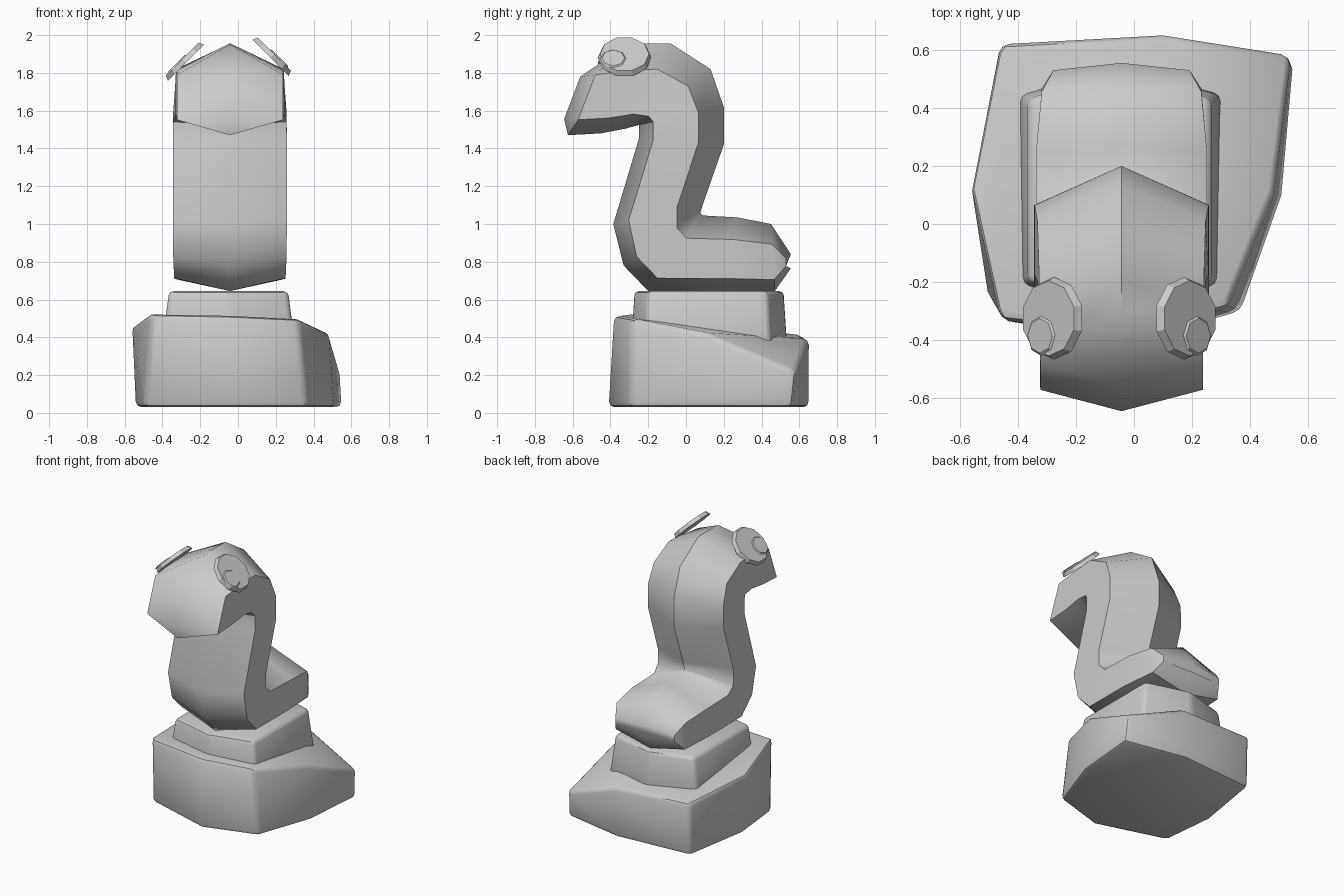
import bpy, bmesh, math
from mathutils import Vector, Matrix

cube = bpy.data.objects.get("Cube")
if cube:
    bpy.data.objects.remove(cube, do_unlink=True)

grey = bpy.data.materials.new("plain_grey")
grey.use_nodes = True
GREY = (0.6, 0.6, 0.6, 1)
grey.diffuse_color = GREY
grey.node_tree.nodes["Principled BSDF"].inputs["Base Color"].default_value = GREY


def finish(name, bm, bevel=0, angle=45):
    """Turn a bmesh into a shaded object, with rounded edges if asked."""
    bmesh.ops.recalc_face_normals(bm, faces=bm.faces)
    mesh = bpy.data.meshes.new(name)
    bm.to_mesh(mesh)
    bm.free()
    mesh.materials.append(grey)
    obj = bpy.data.objects.new(name, mesh)
    bpy.context.collection.objects.link(obj)
    bpy.ops.object.select_all(action='DESELECT')
    obj.select_set(True)
    bpy.context.view_layer.objects.active = obj
    if bevel:
        mod = obj.modifiers.new("rounded_edges", 'BEVEL')
        mod.width = bevel
        mod.segments = 2
        mod.limit_method = 'ANGLE'
        mod.angle_limit = math.radians(25)
        bpy.ops.object.modifier_apply(modifier=mod.name)
    bpy.ops.object.shade_smooth_by_angle(angle=math.radians(angle))
    return obj


def hull(name, points, bevel):
    """Solid block around a few corner points."""
    bm = bmesh.new()
    for p in points:
        bm.verts.new(p)
    bmesh.ops.convex_hull(bm, input=bm.verts)
    bmesh.ops.dissolve_limit(bm, angle_limit=math.radians(5),
                             verts=bm.verts, edges=bm.edges)
    return finish(name, bm, bevel, 40)


# Irregular rock at the bottom, its back left corner sloping low
rock_top = [(-.46, -.33, .525), (-.02, -.38, .515), (.32, -.29, .5), (.48, .1, .425),
            (.54, .58, .22), (.1, .65, .39), (-.46, .62, .41), (-.56, .12, .45)]
rock_bottom = [(-.5, -.26, .03), (0, -.41, .03), (.37, -.3, .03), (.51, .1, .03),
               (.55, .56, .03), (.1, .65, .03), (-.46, .61, .03), (-.54, .12, .03),
               (0, .12, 0)]
hull("rock_base", rock_top + rock_bottom, .03)

# Six-sided plinth, wider towards the rock
plinth = []
for z, grow in ((.645, 0), (.33, .04)):
    for side in (-1, 1):
        plinth += [(-.05 + side * (.315 + grow), y, z) for y in (-.2 - grow / 2, .43 + grow / 2)]
    plinth += [(-.05, -.275 - grow / 2, z), (-.05, .52 + grow / 2, z)]
hull("plinth", plinth, .025)

# Worm body: sections as (belly y, belly z, back y, back z, half width)
MID = -.043
sections = [
    (.555, .765, .555, .84, .235), (.47, .645, .45, 1.0, .275),
    (.2, .645, .27, 1.035, .295), (-.2, .645, .09, 1.045, .295),
    (-.33, .78, .075, 1.06, .3), (-.385, 1.0, .095, 1.12, .302),
    (-.25, 1.45, .2, 1.42, .302), (-.25, 1.525, .2, 1.62, .3),
    (-.265, 1.52, .13, 1.82, .29), (-.32, 1.505, -.08, 1.955, .285),
    (-.45, 1.48, -.2, 1.957, .282), (-.625, 1.47, -.31, 1.95, .28)]
bm = bmesh.new()
rings = []
for k, (fy, fz, by, bz, half) in enumerate(sections):
    belly, back = Vector((MID, fy, fz)), Vector((MID, by, bz))
    low, high = belly.lerp(back, .17), belly.lerp(back, .7)
    if k == 0:
        low.y = high.y = .53
    if k == len(sections) - 1:
        high = Vector((MID, -.48, 1.79))
    out = Vector((half, 0, 0))
    rings.append([bm.verts.new(p) for p in
                  (belly, low + out, high + out, back, high - out, low - out)])
for a, b in zip(rings, rings[1:]):
    for i in range(6):
        j = (i + 1) % 6
        bm.faces.new((a[i], a[j], b[j], b[i]))
bm.faces.new(rings[0])
# Blunt face, bulging slightly along its middle
end = rings[-1]
brow = [bm.verts.new((MID, y, z)) for y, z in ((-.645, 1.556), (-.56, 1.78))]
bm.faces.new((end[0], end[1], brow[0]))
bm.faces.new((end[0], end[5], brow[0]))
for low, high in ((end[1], end[2]), (end[5], end[4])):
    bm.faces.new((low, high, brow[1], brow[0]))
    bm.faces.new((high, end[3], brow[1]))
finish("worm_body", bm, 0, 45)


def disc(name, matrix, radius, top, depth, sides):
    """Thin disc that narrows towards its outer face."""
    bm = bmesh.new()
    bmesh.ops.create_cone(bm, cap_ends=True, segments=sides, radius1=radius,
                          radius2=top, depth=depth, matrix=matrix)
    return finish(name, bm, 0, 30)


# Eyes: tilted discs, each with a small pupil set forward and outward
for side, label, centre in ((1, "left", (.183, -.325, 1.89)), (-1, "right", (-.285, -.325, 1.863))):
    tilt = Matrix.Translation(centre) @ Matrix.Rotation(side * math.radians(45), 4, 'Y')
    disc(label + "_eye", tilt, .142, .13, .028, 10)
    disc(label + "_pupil", tilt @ Matrix.Translation((side * .035, -.06, .016)),
         .07, .06, .009, 8)
